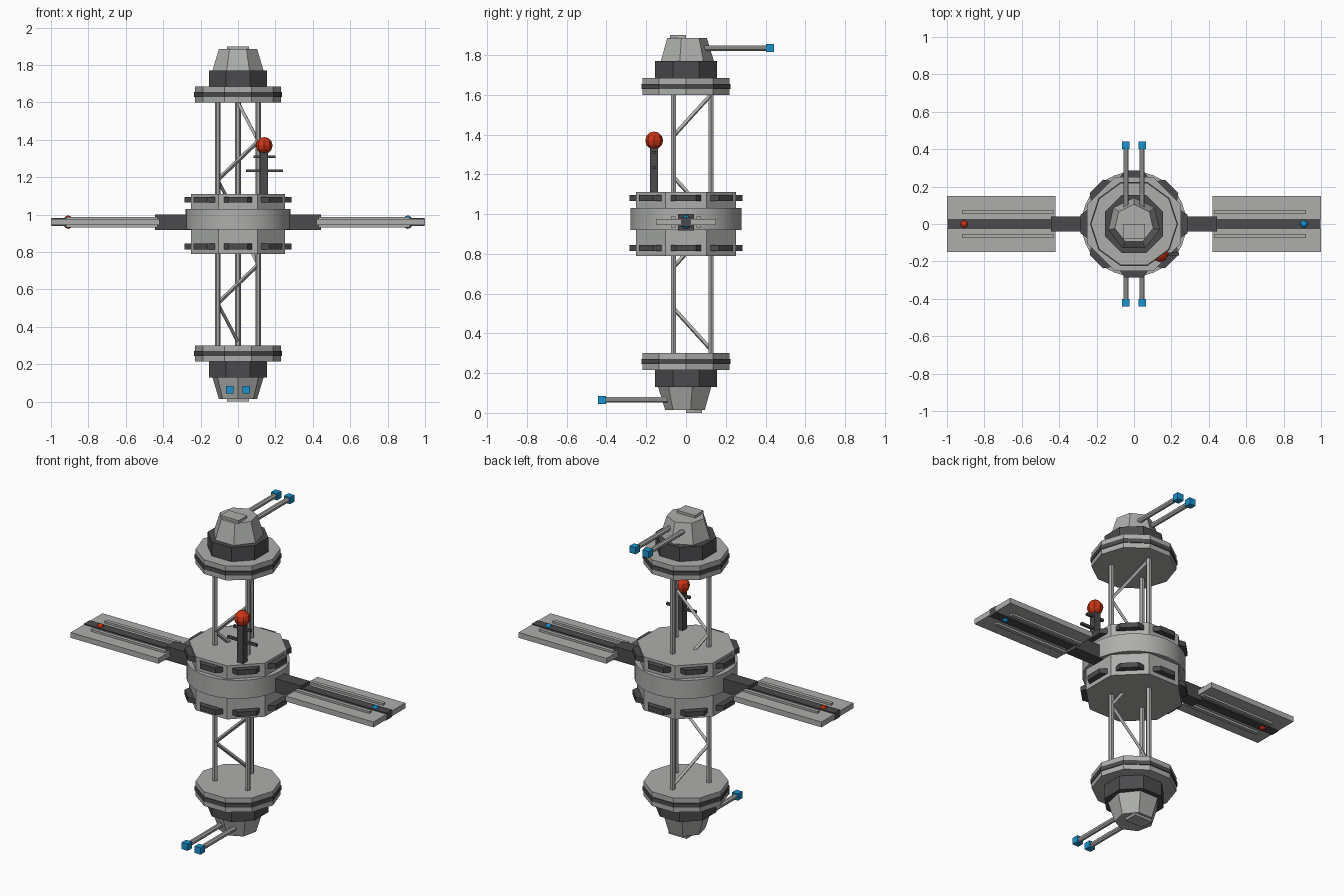
import bpy, bmesh, math
from mathutils import Vector, Matrix

if "Cube" in bpy.data.objects:
    bpy.data.objects.remove(bpy.data.objects["Cube"])


def material(name, r, g, b):
    m = bpy.data.materials.new(name)
    m.use_nodes = True
    m.diffuse_color = (r, g, b, 1)
    m.node_tree.nodes["Principled BSDF"].inputs["Base Color"].default_value = (r, g, b, 1)
    return m


GREY = material("light grey", 0.42, 0.43, 0.41)
DARK = material("dark grey", 0.07, 0.07, 0.075)
RED = material("red", 0.6, 0.035, 0.008)
BLUE = material("blue", 0.01, 0.29, 0.6)
MID = 0.95


def finish(name, bm, mat, matrix=None):
    if matrix is not None:
        bm.transform(matrix)
    bmesh.ops.recalc_face_normals(bm, faces=bm.faces)
    me = bpy.data.meshes.new(name)
    bm.to_mesh(me)
    bm.free()
    me.materials.append(mat)
    ob = bpy.data.objects.new(name, me)
    bpy.context.collection.objects.link(ob)
    return ob


def box(name, lo, hi, mat, matrix=None):
    lo, hi = Vector(lo), Vector(hi)
    bm = bmesh.new()
    bmesh.ops.create_cube(bm, size=1)
    bm.transform(Matrix.Translation((lo + hi) / 2) @ Matrix.Diagonal((*(hi - lo), 1)))
    return finish(name, bm, mat, matrix)


def prism(name, sides, r1, r2, z1, z2, mat, turn=0, matrix=None):
    """Upright prism or frustum with its first corner turned from +x."""
    bm = bmesh.new()
    bmesh.ops.create_cone(bm, cap_ends=True, segments=sides, radius1=r1, radius2=r2, depth=z2 - z1)
    first = max((v for v in bm.verts), key=lambda v: v.co.y)
    start = math.atan2(first.co.y, first.co.x)
    bm.transform(Matrix.Translation((0, 0, (z1 + z2) / 2)) @ Matrix.Rotation(math.radians(turn) - start, 4, 'Z'))
    return finish(name, bm, mat, matrix)


def bar(name, a, b, radius, mat, sides=6):
    a, b = Vector(a), Vector(b)
    rot = (b - a).to_track_quat('Z', 'Y').to_matrix().to_4x4()
    return prism(name, sides, radius, radius, 0, (b - a).length, mat, 0, Matrix.Translation(a) @ rot)


def ball(name, centre, size, mat):
    bm = bmesh.new()
    bmesh.ops.create_uvsphere(bm, u_segments=8, v_segments=6, radius=1)
    return finish(name, bm, mat, Matrix.Translation(centre) @ Matrix.Diagonal((*size, 1)))


# Central hub with a rounded belt
prism("hub", 8, 0.271, 0.271, 0.79, 1.11, GREY, 22.5)
belt = prism("hub_belt", 32, 0.28, 0.28, 0.92, 1.03, GREY)
bpy.context.view_layer.objects.active = belt
belt.select_set(True)
bpy.ops.object.shade_smooth_by_angle()

# Hooded vents on every hub face, in two rows
for z in (0.83, 1.08):
    for i in range(8):
        bm = bmesh.new()
        bmesh.ops.create_cube(bm, size=1)
        for v in bm.verts:
            outer = v.co.x > 0
            v.co = (0.285 if outer else 0.24, v.co.y * (0.10 if outer else 0.165), z + v.co.z * 0.03)
        finish("hub_vent", bm, DARK, Matrix.Rotation(i * math.pi / 4, 4, 'Z'))

# Triangular truss above and below the hub, with spiralling braces
corners = [Vector((0.125 * math.cos(math.radians(t)), 0.125 * math.sin(math.radians(t)), 0)) for t in (90, 330, 210)]
for bottom, top, brace_top in ((0.29, 0.80, 0.94), (1.10, 1.61, 1.60)):
    for i, c in enumerate(corners):
        bar("truss_post", c + Vector((0, 0, bottom)), c + Vector((0, 0, top)), 0.015, GREY)
        high = brace_top - 0.207 * i
        bar("truss_brace", c + Vector((0, 0, high)),
            corners[(i + 1) % 3] + Vector((0, 0, high - 0.207)), 0.011, GREY, 4)

# Two identical end pods, the lower one turned over about the x axis
flip = Matrix.Translation((0, 0, MID)) @ Matrix.Rotation(math.pi, 4, 'X') @ Matrix.Translation((0, 0, -MID))
for side, m in (("upper", Matrix.Identity(4)), ("lower", flip)):
    prism(side + "_ring", 10, 0.23, 0.23, 1.60, 1.685, GREY, 0, m)
    prism(side + "_ring_stripe", 10, 0.235, 0.235, 1.63, 1.655, DARK, 0, m)
    prism(side + "_drum", 8, 0.168, 0.168, 1.68, 1.77, DARK, 22.5, m)
    prism(side + "_turret", 7, 0.142, 0.105, 1.765, 1.885, GREY, 90, m)
    box(side + "_hatch", (-0.06, -0.08, 1.88), (0.06, 0, 1.90), GREY, m)
    for x in (-0.043, 0.043):
        lay = m @ Matrix.Translation((x, 0.05, 1.835)) @ Matrix.Rotation(-math.pi / 2, 4, 'X')
        prism(side + "_barrel", 8, 0.015, 0.015, 0, 0.36, GREY, 22.5, lay)
        box(side + "_barrel_tip", (x - 0.02, 0.402, 1.815), (x + 0.02, 0.442, 1.855), BLUE, m)

# Side arms carrying flat panels
for s, side, lamp in ((1, "left", BLUE), (-1, "right", RED)):
    m = Matrix.Rotation(0 if s > 0 else math.pi, 4, 'Z')
    box(side + "_arm", (0.22, -0.04, 0.918), (0.445, 0.04, 1.0), DARK, m)
    box(side + "_panel_spine", (0.42, -0.027, 0.938), (0.998, 0.027, 0.982), DARK, m)
    for y in (-1, 1):
        a, b = sorted((y * 0.025, y * 0.15))
        box(side + "_panel", (0.42, a, 0.944), (1.0, b, 0.976), GREY, m)
        a, b = sorted((y * 0.053, y * 0.075))
        box(side + "_panel_rail", (0.43, a, 0.932), (0.92, b, 0.988), GREY, m)
    ball(side + "_lamp", (s * 0.908, 0, 0.96), (0.027, 0.027, 0.036), lamp)

# Antenna mast with crossbars and a beacon
box("mast", (0.12, -0.18, 1.10), (0.16, -0.14, 1.35), DARK)
for z, half in ((1.235, 0.098), (1.31, 0.058)):
    box("mast_crossbar", (0.142 - half, -0.168, z - 0.007), (0.142 + half, -0.152, z + 0.007), DARK)
ball("beacon", (0.14, -0.16, 1.37), (0.045, 0.045, 0.045), RED)
